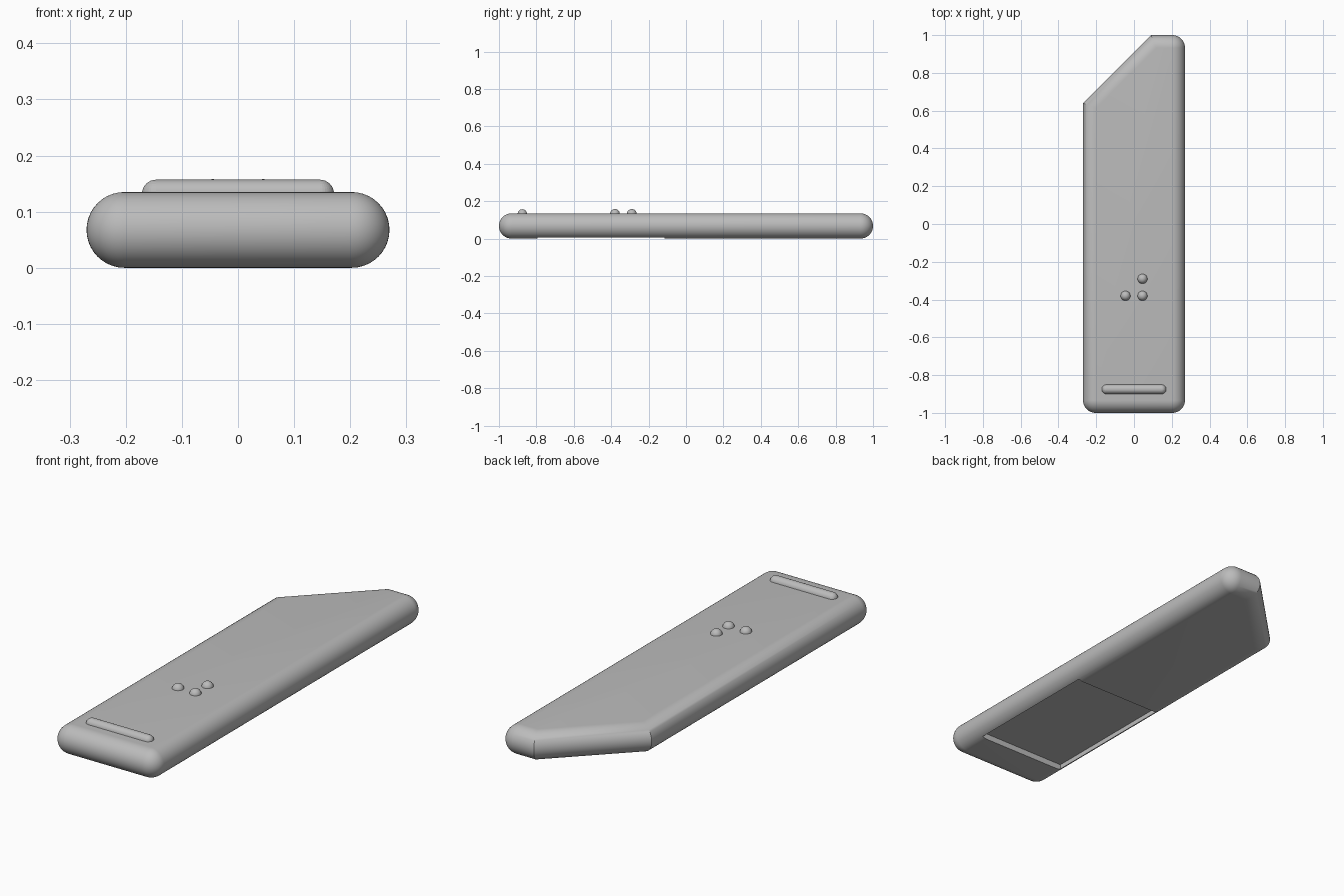
import bpy
import bmesh
from math import sin, cos, radians, sqrt
from mathutils import Matrix, Vector

cube = bpy.data.objects.get("Cube")
if cube:
    bpy.data.objects.remove(cube, do_unlink=True)

HALF_W, HALF_L, THICK = 0.27, 1.0, 0.135
R = THICK / 2          # full round edge
STEPS = 10             # segments per quarter turn

grey = bpy.data.materials.new("plain grey")
grey.use_nodes = True
colour = (0.5, 0.5, 0.5, 1)
grey.diffuse_color = colour
grey.node_tree.nodes["Principled BSDF"].inputs["Base Color"].default_value = colour


def finish(name, bm):
    """Turn a bmesh into a smooth shaded object with the grey material."""
    bmesh.ops.recalc_face_normals(bm, faces=bm.faces[:])
    mesh = bpy.data.meshes.new(name)
    bm.to_mesh(mesh)
    bm.free()
    mesh.materials.append(grey)
    obj = bpy.data.objects.new(name, mesh)
    bpy.context.collection.objects.link(obj)
    return obj


def smooth(obj):
    bpy.ops.object.select_all(action='DESELECT')
    obj.select_set(True)
    bpy.context.view_layer.objects.active = obj
    bpy.ops.object.shade_smooth_by_angle(angle=radians(30))


def outline(d):
    """Plan of the tablet inset by d: three round corners, one cut corner."""
    cx, cy, r = HALF_W - R, HALF_L - R, R - d

    def arc(x, y, start):
        angles = [radians(start + 90 * i / STEPS) for i in range(STEPS + 1)]
        return [(x + r * cos(a), y + r * sin(a)) for a in angles]

    diag = 0.91 - d * sqrt(2)      # y - x along the slanted end
    top, left = HALF_L - d, -HALF_W + d
    return (arc(cx, -cy, -90) + arc(cx, cy, 0)
            + [(top - diag, top), (left, left + diag)]
            + arc(-cx, -cy, 180))


# Tablet body: stacked inset outlines forming a half-round edge
bm = bmesh.new()
rings = []
for i in range(2 * STEPS + 1):
    t = radians(-90 + 90 * i / STEPS)
    z = R + R * sin(t)
    rings.append([bm.verts.new((x, y, z)) for x, y in outline(R * (1 - cos(t)))])
for low, high in zip(rings, rings[1:]):
    n = len(low)
    for k in range(n):
        j = (k + 1) % n
        bm.faces.new((low[k], low[j], high[j], high[k]))
bm.faces.new(rings[0][::-1])
bm.faces.new(rings[-1])
bmesh.ops.remove_doubles(bm, verts=bm.verts[:], dist=1e-5)
body = finish("tablet_body", bm)

# Shallow rectangular recess in the underside
bm = bmesh.new()
bmesh.ops.create_cube(bm, size=1, matrix=Matrix.Translation((0, -0.455, 0))
                      @ Matrix.Diagonal((0.46, 0.68, 0.056, 1)))
cutter = finish("recess_cutter", bm)
cutter.hide_render = True
cut = body.modifiers.new("recess", 'BOOLEAN')
cut.operation = 'DIFFERENCE'
cut.solver = 'EXACT'
cut.object = cutter
bpy.context.view_layer.objects.active = body
bpy.ops.object.modifier_apply(modifier=cut.name)
bpy.data.objects.remove(cutter, do_unlink=True)
smooth(body)


def bump(name, centres, r):
    """Ball, or capsule between two centres, half sunk in the top face."""
    bm = bmesh.new()
    for c in centres:
        bmesh.ops.create_uvsphere(bm, u_segments=32, v_segments=16, radius=r,
                                  matrix=Matrix.Translation(Vector((*c, THICK - 0.003))))
    if len(centres) > 1:
        hull = bmesh.ops.convex_hull(bm, input=bm.verts[:])
        inner = [v for v in hull["geom_interior"] if isinstance(v, bmesh.types.BMVert)]
        bmesh.ops.delete(bm, geom=inner, context='VERTS')
    smooth(finish(name, bm))


# Raised bar near the front edge
bump("front_bar", [(-0.146, -0.875), (0.146, -0.875)], 0.025)

# Three raised dots
for i, spot in enumerate([(0.045, -0.29), (0.045, -0.38), (-0.045, -0.38)]):
    bump(f"raised_dot_{i + 1}", [spot], 0.026)
